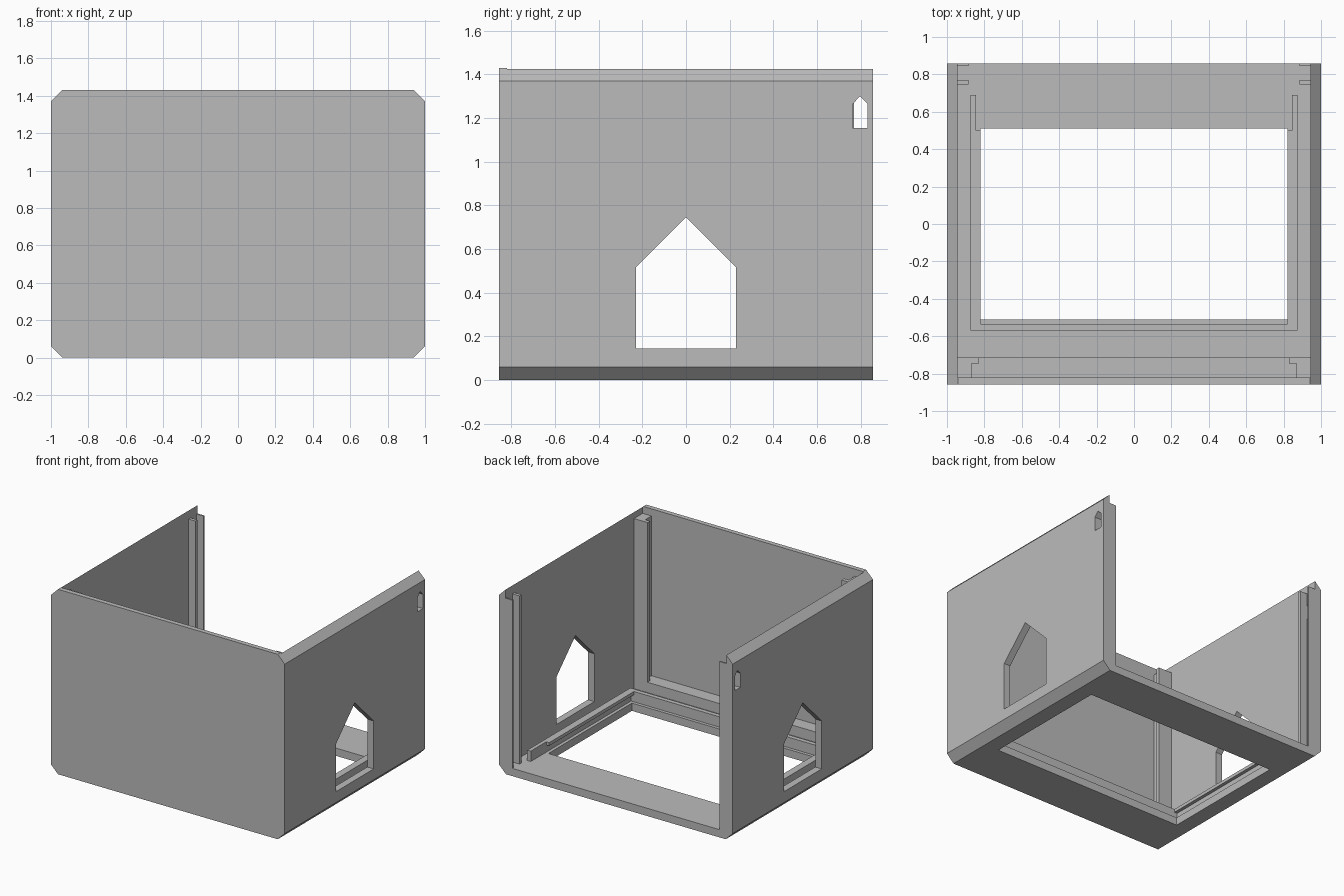
import bpy
import bmesh
from mathutils import Vector

cube = bpy.data.objects.get("Cube")
if cube:
    bpy.data.objects.remove(cube, do_unlink=True)

grey = bpy.data.materials.new("plain grey")
grey.use_nodes = True
colour = (0.5, 0.5, 0.5, 1)
grey.diffuse_color = colour
grey.node_tree.nodes["Principled BSDF"].inputs["Base Color"].default_value = colour


def prism(name, outline, axis, start, end):
    """Extrude a flat outline along x, y or z."""
    place = {"x": lambda a, b: (start, a, b),
             "y": lambda a, b: (a, start, b),
             "z": lambda a, b: (a, b, start)}[axis]
    bm = bmesh.new()
    face = bm.faces.new([bm.verts.new(place(a, b)) for a, b in outline])
    new = bmesh.ops.extrude_face_region(bm, geom=[face])["geom"]
    step = Vector([end - start if axis == k else 0 for k in "xyz"])
    bmesh.ops.translate(bm, vec=step,
                        verts=[v for v in new if isinstance(v, bmesh.types.BMVert)])
    bmesh.ops.recalc_face_normals(bm, faces=bm.faces[:])
    mesh = bpy.data.meshes.new(name)
    bm.to_mesh(mesh)
    bm.free()
    mesh.materials.append(grey)
    ob = bpy.data.objects.new(name, mesh)
    bpy.context.collection.objects.link(ob)
    return ob


def rect(a0, a1, b0, b1):
    return [(a0, b0), (a1, b0), (a1, b1), (a0, b1)]


def house(centre, half, base, shoulder, peak):
    return [(centre - half, base), (centre + half, base),
            (centre + half, shoulder), (centre, peak), (centre - half, shoulder)]


# Main dimensions
W, D, H, C = 1.0, 0.857, 1.43, 0.06
INNER, FRONT, FLOOR = 0.945, -0.82, 0.06
STEP, POST_TOP = 0.14, 1.375

# Chamfered shell, hollowed from the top and back
shell = prism("shell", [(-W + C, 0), (W - C, 0), (W, C), (W, H - C),
                        (W - C, H), (-W + C, H), (-W, H - C), (-W, C)],
              "y", -D, D)
cutters = [
    prism("cavity_cutter", rect(-INNER, INNER, FRONT, 2), "z", FLOOR, 2),
    prism("floor_opening_cutter", rect(-0.82, 0.82, -0.51, 0.51), "z", -1, 1),
    prism("window_cutter", house(0, 0.23, 0.145, 0.515, 0.745), "x", -2, 2),
    prism("latch_hole_cutter", house(0.798, 0.034, 1.155, 1.265, 1.3), "x", -2, 2),
]
for cutter in cutters:
    mod = shell.modifiers.new(cutter.name, "BOOLEAN")
    mod.operation = "DIFFERENCE"
    mod.solver = "EXACT"
    mod.object = cutter
    cutter.hide_render = True
    cutter.hide_viewport = True

bpy.context.view_layer.objects.active = shell
for mod in list(shell.modifiers):
    bpy.ops.object.modifier_apply(modifier=mod.name)
for cutter in cutters:
    bpy.data.objects.remove(cutter, do_unlink=True)

# Raised sill along the front wall
prism("front_sill", rect(-INNER, INNER, FRONT, -0.715), "z", FLOOR, STEP)

# U-shaped tray rail around the floor opening
prism("tray_rail", [(-0.875, 0.69), (-0.875, -0.57), (0.875, -0.57), (0.875, 0.69),
                    (0.845, 0.69), (0.845, -0.535), (-0.845, -0.535), (-0.845, 0.69)],
      "z", FLOOR, STEP)

# Mirrored parts
for side, s in (("left", 1), ("right", -1)):
    prism(side + "_rail_lip", rect(s * 0.82, s * 0.845, -0.535, 0.5),
          "z", 0.115, STEP)
    prism(side + "_front_post",
          [(s * x, y) for x, y in ((INNER, FRONT), (0.87, FRONT), (0.87, -0.745),
                                   (0.83, -0.745), (0.83, -0.715), (INNER, -0.715))],
          "z", STEP, POST_TOP)
    for label, y0, y1 in (("inner", 0.745, 0.77), ("outer", 0.845, D)):
        prism(side + "_" + label + "_back_guide",
              rect(s * 0.885, s * INNER, y0, y1), "z", FLOOR, POST_TOP - 0.015)
